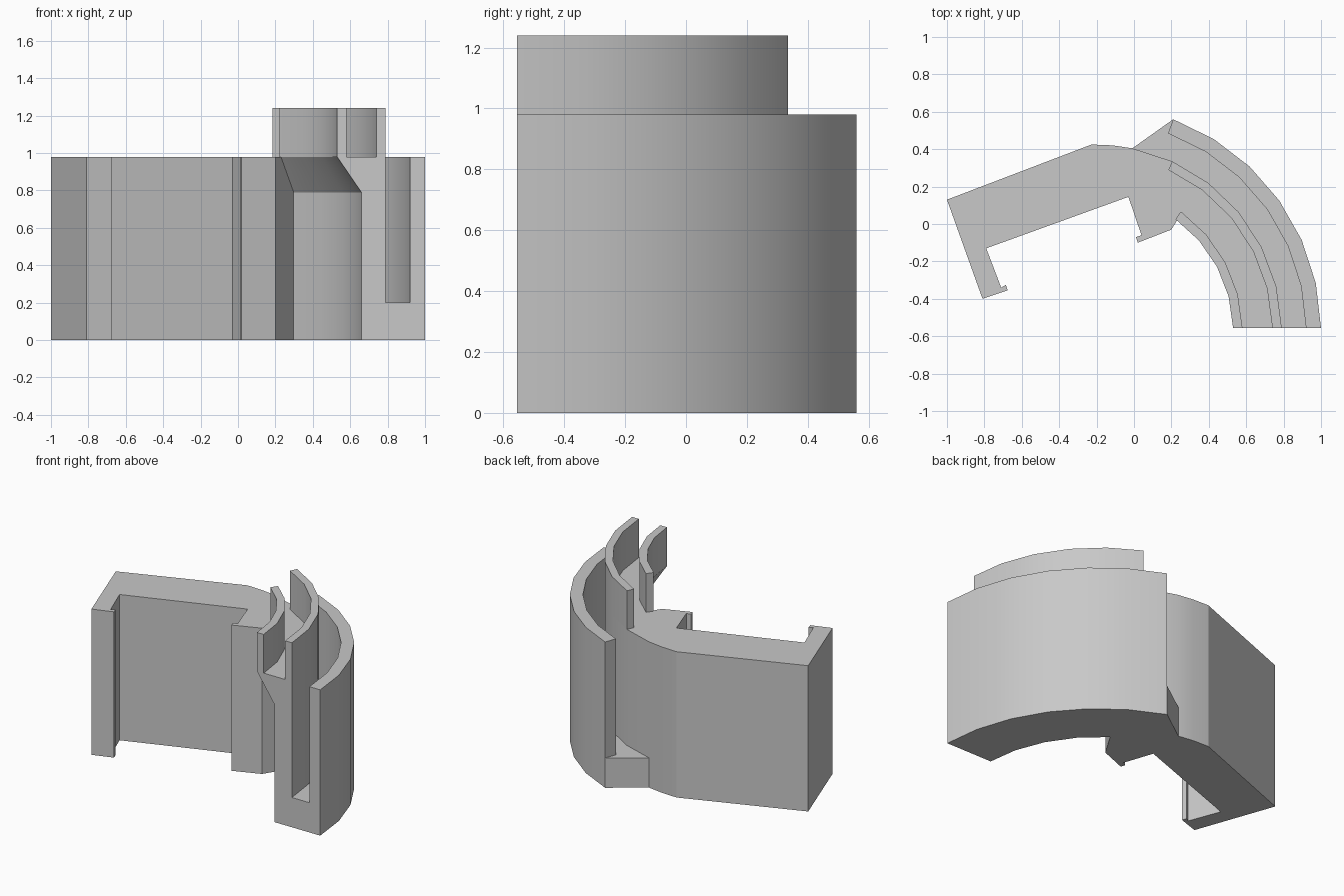
import bpy, bmesh
from math import asin, sin, cos, radians, degrees

if "Cube" in bpy.data.objects:
    bpy.data.objects.remove(bpy.data.objects["Cube"], do_unlink=True)

grey = bpy.data.materials.new("plain grey")
grey.use_nodes = True
tone = (0.58, 0.58, 0.58, 1)
grey.diffuse_color = tone
grey.node_tree.nodes["Principled BSDF"].inputs["Base Color"].default_value = tone

CX, CY, FRONT = -0.21, -0.575, 0.02   # arc centre, and front plane above it
TOP, RIM, FLOOR = 0.98, 1.24, 0.2
R_OUT, R_SLOT, R_MID, R_CHANNEL, R_LOW, R_LIP, R_IN = 1.21, 1.13, 1.0, 0.95, 0.87, 0.79, 0.74
END_OUT, END_MID, END_IN = 69.7, 65.5, 54.3


def arc(r, end, n):
    """Points from the flat front plane round to the end angle."""
    start = degrees(asin(FRONT / r))
    angles = [radians(start + (end - start) * i / n) for i in range(n + 1)]
    return [(CX + r * cos(a), CY + r * sin(a)) for a in angles]


def finish(name, bm):
    bmesh.ops.recalc_face_normals(bm, faces=bm.faces)
    mesh = bpy.data.meshes.new(name)
    bm.to_mesh(mesh)
    bm.free()
    mesh.materials.append(grey)
    obj = bpy.data.objects.new(name, mesh)
    bpy.context.collection.objects.link(obj)
    bpy.ops.object.select_all(action='DESELECT')
    obj.select_set(True)
    bpy.context.view_layer.objects.active = obj
    bpy.ops.object.shade_smooth_by_angle(angle=radians(16))


def prism(name, outline, z0, z1):
    bm = bmesh.new()
    face = bm.faces.new([bm.verts.new((x, y, z0)) for x, y in outline])
    out = bmesh.ops.extrude_face_region(bm, geom=[face])
    for v in out["geom"]:
        if isinstance(v, bmesh.types.BMVert):
            v.co.z = z1
    finish(name, bm)


def sweep(name, section, end, n):
    """Sweep a (radius, height) section round the arc."""
    bm = bmesh.new()
    rails = [[bm.verts.new((x, y, z)) for x, y in arc(r, end, n)] for r, z in section]
    for a, b in zip(rails, rails[1:] + rails[:1]):
        for i in range(n):
            bm.faces.new((a[i], a[i + 1], b[i + 1], b[i]))
    for i in (0, n):
        bm.faces.new([rail[i] for rail in rails])
    finish(name, bm)


def wall(name, r0, r1, z0, z1, end, n):
    sweep(name, [(r0, z0), (r1, z0), (r1, z1), (r0, z1)], end, n)


# Clip body: straight plate, hooks and curved inner shell in one outline
mid = arc(R_MID, END_MID, 5)
shoulder = [(CX + R_MID * cos(radians(a)), CY + R_MID * sin(radians(a)))
            for a in (78.4, 84.5, 91)]
bracket = [(-1, 0.13), (-0.81, -0.4), (-0.675, -0.355), (-0.685, -0.325),
           (-0.71, -0.34), (-0.79, -0.13), (-0.03, 0.145), (0.04, -0.06),
           (0.01, -0.07), (0.02, -0.1), (0.2, -0.03)]
prism("clip_body", mid + shoulder + bracket + arc(R_LOW, END_IN, 4)[::-1], 0, TOP)

# Sloped corbel under the channel floor
sweep("channel_corbel", [(R_LOW, 0.79), (R_IN, TOP), (R_LOW, TOP)], END_IN, 4)

# Slot floor with its triangular tail, and the outer wall
prism("slot_floor", arc(R_OUT, END_OUT, 6) + [shoulder[0]] + mid[::-1], 0, FLOOR)
wall("outer_wall", R_SLOT, R_OUT, FLOOR, TOP, END_OUT, 6)

# Raised channel walls
wall("channel_outer_wall", R_CHANNEL, R_MID, TOP, RIM, END_MID, 5)
wall("channel_inner_wall", R_IN, R_LIP, TOP, RIM, END_IN, 4)
